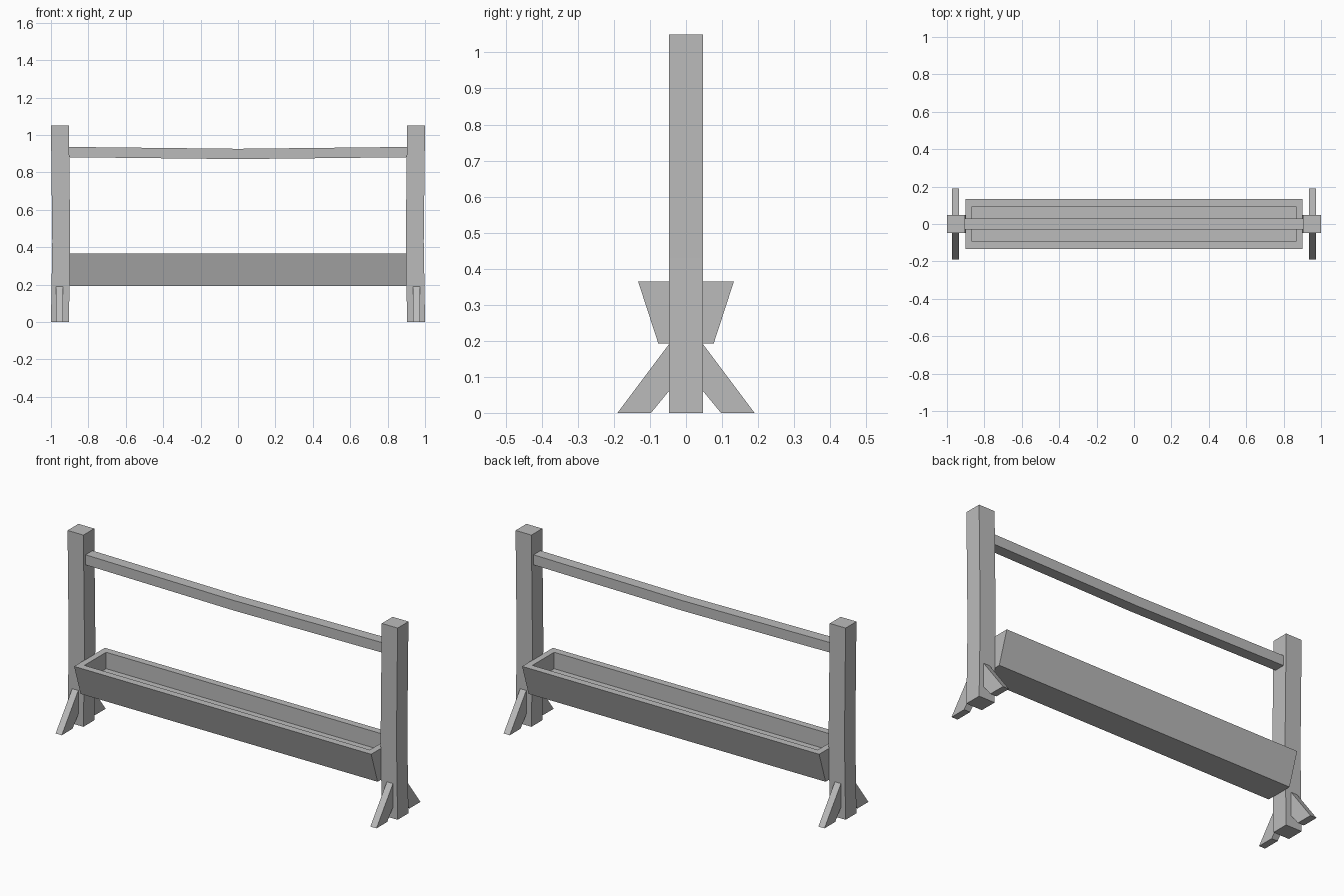
import bpy, bmesh

cube = bpy.data.objects.get("Cube")
if cube:
    bpy.data.objects.remove(cube, do_unlink=True)

GREY = (0.5, 0.5, 0.5, 1)
mat = bpy.data.materials.new("plain grey")
mat.use_nodes = True
mat.diffuse_color = GREY
mat.node_tree.nodes["Principled BSDF"].inputs["Base Color"].default_value = GREY


def loft(name, rings):
    """Solid through successive rings of points, capped at both ends."""
    bm = bmesh.new()
    loops = [[bm.verts.new(p) for p in ring] for ring in rings]
    n = len(loops[0])
    for a, b in zip(loops, loops[1:]):
        for i in range(n):
            j = (i + 1) % n
            bm.faces.new((a[i], a[j], b[j], b[i]))
    caps = [bm.faces.new(loops[0]), bm.faces.new(loops[-1])]
    bmesh.ops.recalc_face_normals(bm, faces=bm.faces)
    mesh = bpy.data.meshes.new(name)
    bm.to_mesh(mesh)
    bm.free()
    mesh.materials.append(mat)
    obj = bpy.data.objects.new(name, mesh)
    bpy.context.collection.objects.link(obj)
    return obj


def rect(hx, hy, z, cx=0):
    return [(cx + sx * hx, sy * hy, z)
            for sx, sy in ((-1, -1), (1, -1), (1, 1), (-1, 1))]


# Trough: flared sides, flat rim, straight-walled hollow
loft("trough", [rect(0.9, 0.077, 0.193), rect(0.9, 0.133, 0.365),
                rect(0.865, 0.094, 0.365), rect(0.865, 0.094, 0.275)])

# Top rail, sagging slightly at the middle
loft("top_rail", [[(x, y, z + dz) for y, dz in
                   ((-0.03, 0), (0.03, 0), (0.03, 0.055), (-0.03, 0.055))]
                  for x, z in ((-0.91, 0.881), (0, 0.871), (0.91, 0.881))])

# Posts with a slight inward bow, each braced by a front and a back foot
brace = ((0.046, 0.192), (0.19, 0), (0.097, 0), (0.046, 0.062))
for side, s in (("left", 1), ("right", -1)):
    loft(side + "_post", [rect(0.048, 0.047, z, s * cx) for z, cx in
                          ((0, 0.952), (0.43, 0.945), (1.05, 0.952))])
    for end, e in (("front", -1), ("back", 1)):
        loft(f"{side}_{end}_brace", [[(s * x, e * y, z) for y, z in brace]
                                     for x in (0.935, 0.972)])
